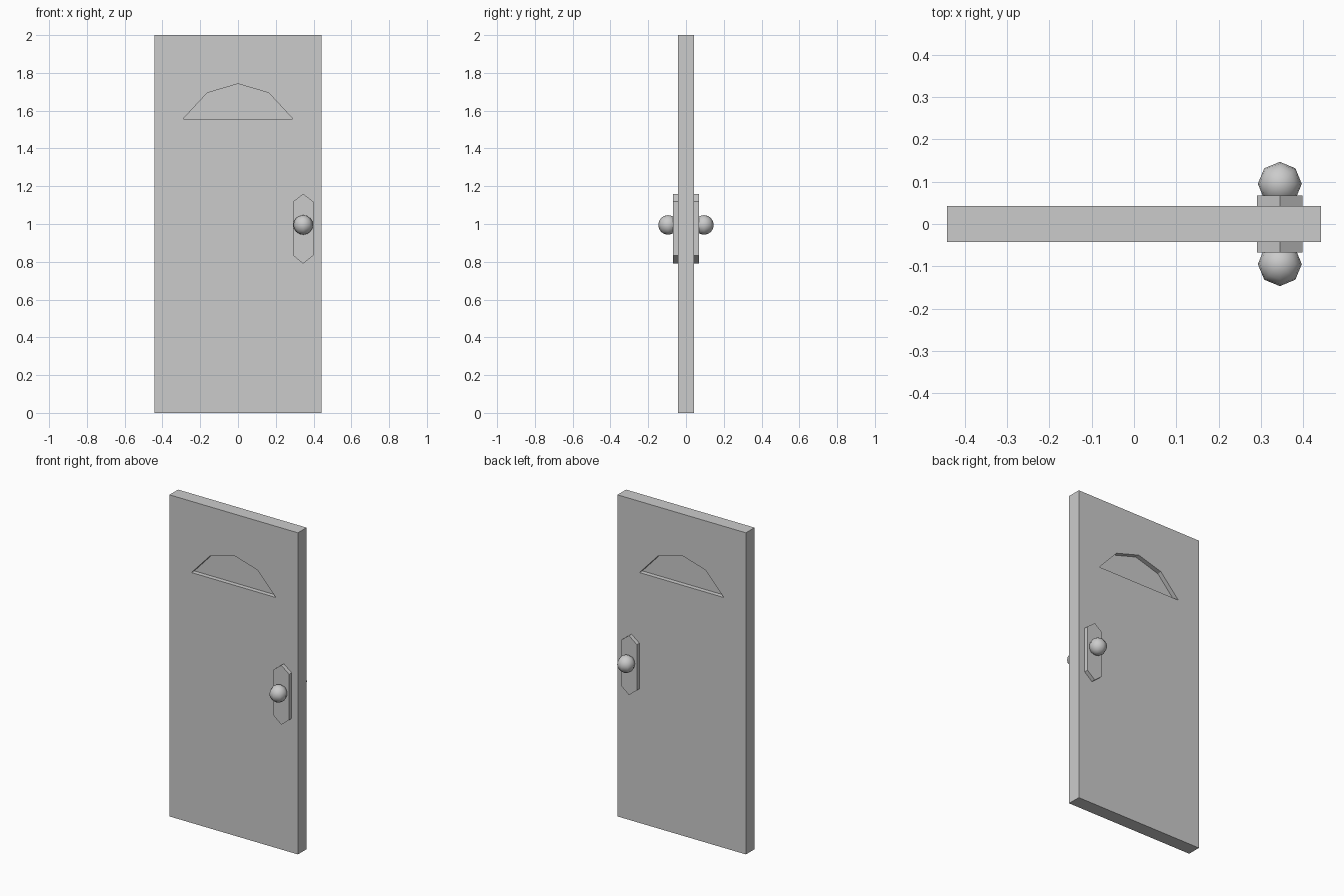
import bpy, bmesh
from mathutils import Matrix

if "Cube" in bpy.data.objects:
    bpy.data.objects.remove(bpy.data.objects["Cube"], do_unlink=True)

# One plain grey for everything
grey = bpy.data.materials.new("plain_grey")
grey.use_nodes = True
colour = (0.6, 0.6, 0.6, 1)
grey.diffuse_color = colour
grey.node_tree.nodes["Principled BSDF"].inputs["Base Color"].default_value = colour

HALF_WIDTH, HEIGHT, FACE = 0.442, 2.0, 0.0425
RECESS = 0.028
HANDLE_X = 0.345


def finish(name, bm):
    bmesh.ops.recalc_face_normals(bm, faces=bm.faces)
    mesh = bpy.data.meshes.new(name)
    bm.to_mesh(mesh)
    bm.free()
    mesh.materials.append(grey)
    obj = bpy.data.objects.new(name, mesh)
    bpy.context.collection.objects.link(obj)
    return obj


def extrude_outline(name, outline, y0, y1):
    """Solid from an (x, z) outline, running from y0 to y1."""
    bm = bmesh.new()
    face = bm.faces.new([bm.verts.new((x, y0, z)) for x, z in outline])
    moved = bmesh.ops.extrude_face_region(bm, geom=[face])["geom"]
    verts = [g for g in moved if isinstance(g, bmesh.types.BMVert)]
    bmesh.ops.translate(bm, verts=verts, vec=(0, y1 - y0, 0))
    return finish(name, bm)


# Door slab
W = HALF_WIDTH
door = extrude_outline("door_panel", [(-W, 0), (W, 0), (W, HEIGHT), (-W, HEIGHT)],
                       -FACE, FACE)

window = [(-0.29, 1.557), (0.29, 1.557), (0.163, 1.694), (0, 1.742), (-0.163, 1.694)]
plate = [(HANDLE_X + x, z) for x, z in
         [(0, 0.79), (0.054, 0.834), (0.054, 1.118), (0, 1.16), (-0.054, 1.118), (-0.054, 0.834)]]

for side, label in ((-1, "front"), (1, "back")):
    # Fan-shaped recess cut into the slab
    cutter = extrude_outline(label + "_window_cutter", window,
                             side * (FACE - RECESS), side * (FACE + 0.05))
    cutter.hide_render = True
    cut = door.modifiers.new(label + "_window_recess", "BOOLEAN")
    cut.operation, cut.solver, cut.object = "DIFFERENCE", "EXACT", cutter
    bpy.context.view_layer.objects.active = door
    bpy.ops.object.modifier_apply(modifier=cut.name)
    bpy.data.objects.remove(cutter, do_unlink=True)

    # Pointed handle plate
    extrude_outline(label + "_handle_plate", plate, side * (FACE - 0.005), side * 0.0675)

    # Round knob
    bm = bmesh.new()
    bmesh.ops.create_uvsphere(bm, u_segments=8, v_segments=8, radius=0.052,
                              matrix=Matrix.Translation((HANDLE_X, side * 0.095, 0.995)))
    for f in bm.faces:
        f.smooth = True
    finish(label + "_knob", bm)
